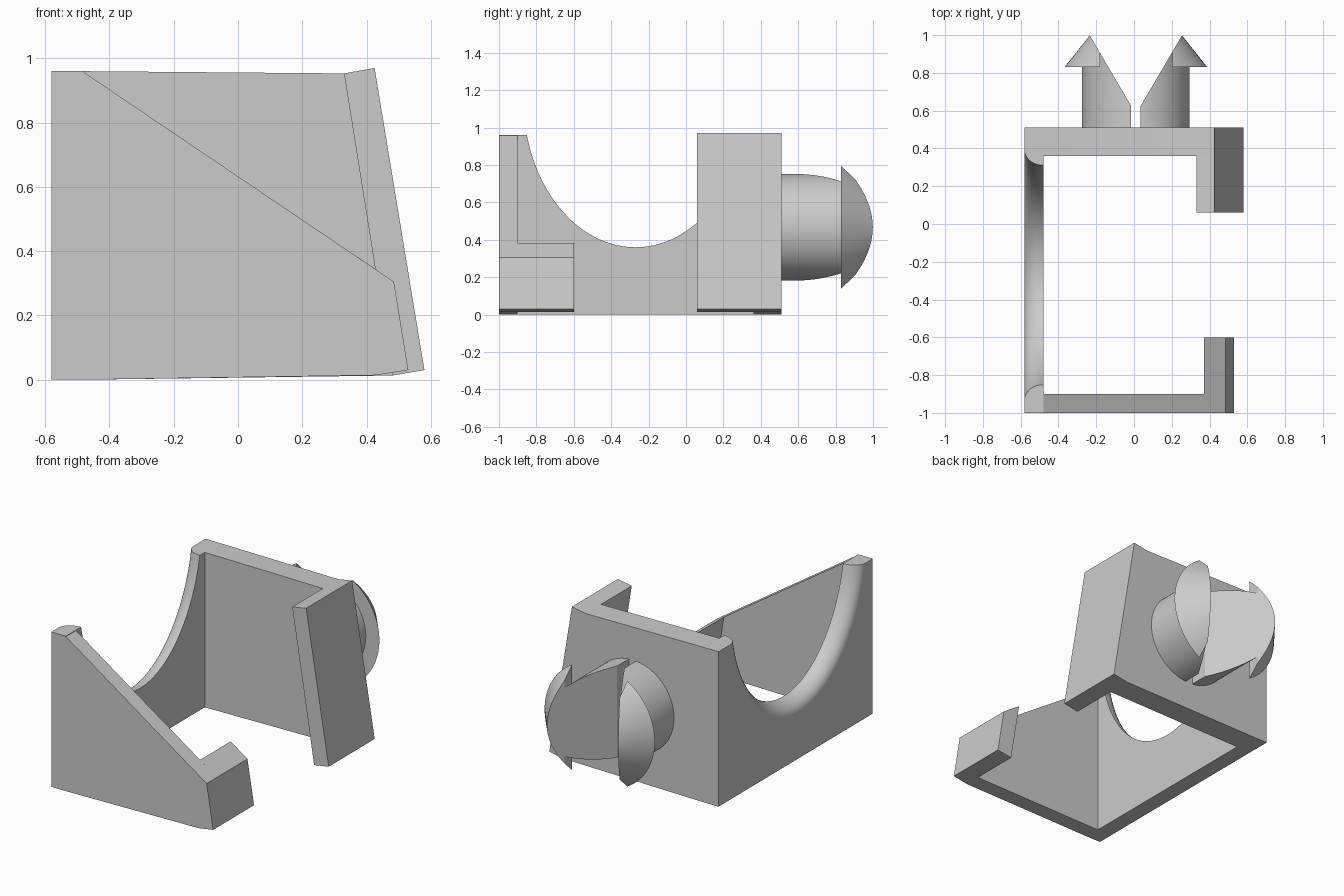
import bpy, bmesh
from math import sin, cos, pi, asin, radians
from mathutils import Matrix, Vector

old = bpy.data.objects.get("Cube")
if old:
    bpy.data.objects.remove(old, do_unlink=True)

# One plain grey for everything
grey = bpy.data.materials.new("plain_grey")
grey.use_nodes = True
colour = (0.6, 0.6, 0.6, 1)
grey.diffuse_color = colour
grey.node_tree.nodes["Principled BSDF"].inputs["Base Color"].default_value = colour


def finish(name, bm):
    bmesh.ops.recalc_face_normals(bm, faces=bm.faces)
    mesh = bpy.data.meshes.new(name)
    bm.to_mesh(mesh)
    bm.free()
    mesh.materials.append(grey)
    obj = bpy.data.objects.new(name, mesh)
    bpy.context.collection.objects.link(obj)
    bpy.ops.object.select_all(action="DESELECT")
    obj.select_set(True)
    bpy.context.view_layer.objects.active = obj
    bpy.ops.object.shade_smooth_by_angle(angle=radians(30))
    return obj


def loft(name, rings):
    """Skin a row of equal-length outlines and cap both ends."""
    bm = bmesh.new()
    rows = [[bm.verts.new(p) for p in ring] for ring in rings]
    n = len(rows[0])
    for a, b in zip(rows, rows[1:]):
        for i in range(n):
            j = (i + 1) % n
            bm.faces.new((a[i], a[j], b[j], b[i]))
    bm.faces.new(rows[0])
    bm.faces.new(rows[-1])
    return finish(name, bm)


def prism(name, outline, y0, y1):
    return loft(name, [[(x, y, z) for x, z in outline] for y in (y0, y1)])


# Side wall with an elliptical scoop, rounded over towards the outside
HEIGHT, STEPS = 0.96, 48


def wall_ring(x, offset):
    a, b = 0.6 + offset, 0.8 + offset
    start = asin(0.2 / b)
    ring = [(x, -1, HEIGHT), (x, -1, 0), (x, 0.51, 0), (x, 0.51, HEIGHT)]
    for i in range(STEPS + 1):
        t = start + (pi - 2 * start) * i / STEPS
        ring.append((x, -0.27 + a * cos(t), HEIGHT + 0.2 - b * sin(t)))
    return ring


turns = [pi / 2 * i / 10 for i in range(11)]
loft("scooped_side_wall",
     [wall_ring(-0.48 - 0.1 * sin(t), 0.08 * (1 - cos(t))) for t in turns])

# Back wall and its leaning return flange
prism("back_wall", [(-0.48, 0), (-0.48, 0.96), (0.33, 0.953), (0.425, 0.97),
                    (0.58, 0.03), (0.48, 0.013)], 0.36, 0.51)
prism("back_flange", [(0.33, 0.953), (0.425, 0.97), (0.58, 0.03), (0.48, 0.013)],
      0.06, 0.36)

# Front wall with a sloping top, and its short flange
prism("front_wall", [(-0.48, 0), (-0.48, 0.957), (0.485, 0.305), (0.53, 0.03),
                     (0.43, 0.014)], -1, -0.9)
prism("front_flange", [(0.37, 0.383), (0.485, 0.305), (0.53, 0.03), (0.43, 0.014)],
      -0.9, -0.6)

# Split snap peg: each half is a cut cylinder with a cut cone barb
AXIS_X, AXIS_Z = 0.01, 0.467


def cut(bm, point, normal):
    geom = bm.verts[:] + bm.edges[:] + bm.faces[:]
    bmesh.ops.bisect_plane(bm, geom=geom, dist=1e-5, plane_co=point,
                           plane_no=normal, clear_outer=True)
    bmesh.ops.holes_fill(bm, edges=[e for e in bm.edges if e.is_boundary], sides=0)


def peg_part(name, side, r1, r2, y0, y1, gap):
    bm = bmesh.new()
    bmesh.ops.create_cone(bm, cap_ends=True, segments=96, radius1=r1, radius2=r2,
                          depth=y1 - y0)
    bmesh.ops.transform(bm, verts=bm.verts, matrix=Matrix.Translation(
        (0, (y0 + y1) / 2, 0)) @ Matrix.Rotation(-pi / 2, 4, "X"))
    cut(bm, Vector((side * gap, 0, 0)), Vector((-side, 0, 0)))
    cut(bm, Vector((side * 0.025, 0.625, 0)), Vector((-side * 0.375, 0.22, 0)))
    bmesh.ops.translate(bm, verts=bm.verts, vec=(AXIS_X, 0, AXIS_Z))
    finish(name, bm)


for label, side in (("left", 1), ("right", -1)):
    peg_part(label + "_peg_shaft", side, 0.285, 0.285, 0.51, 0.93, 0.025)
    peg_part(label + "_peg_barb", side, 0.378, 0, 0.83, 1.306, 0.19)
